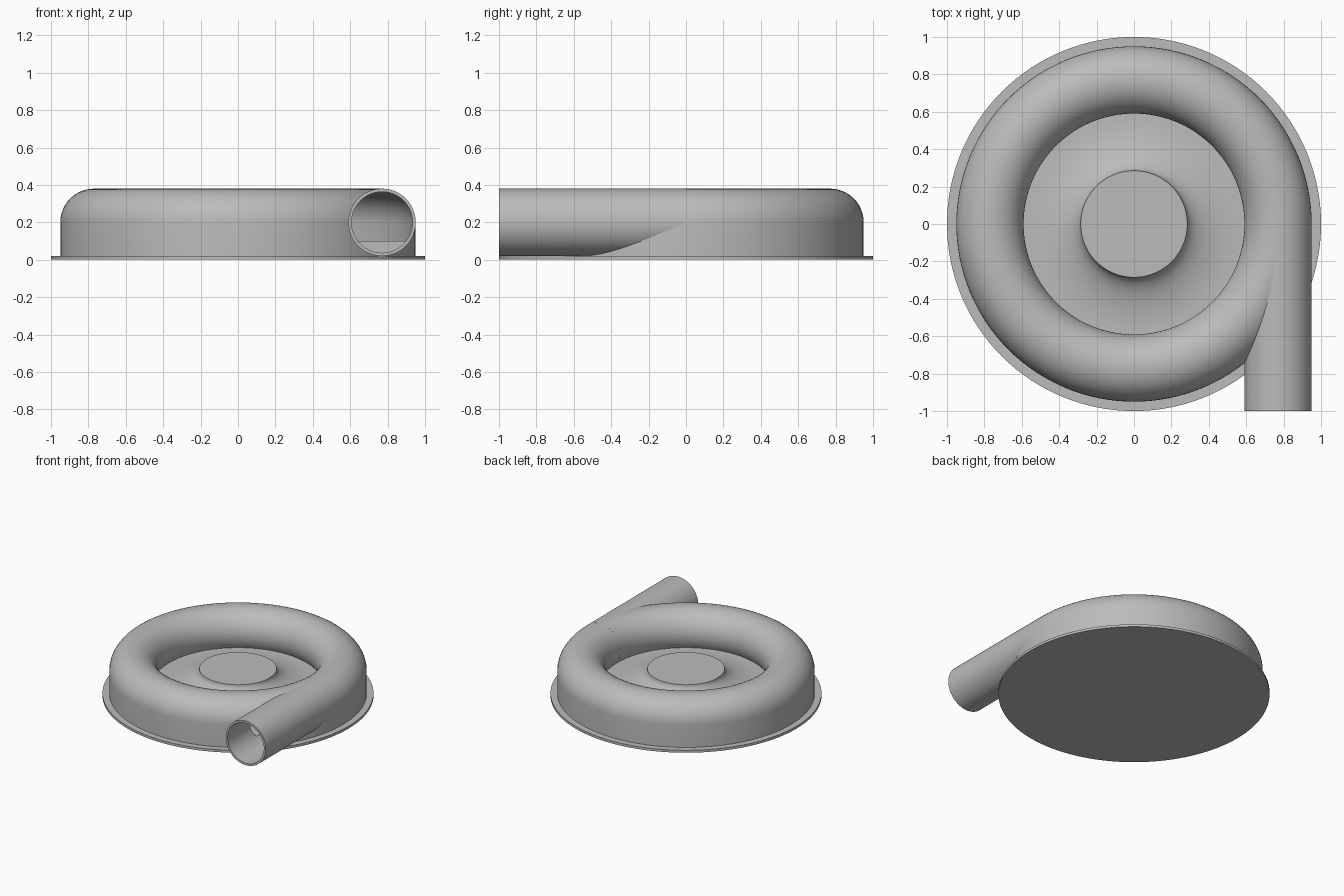
import bpy, bmesh, math

cube = bpy.data.objects.get("Cube")
if cube:
    bpy.data.objects.remove(cube, do_unlink=True)

RING, MID = 0.77, 0.20      # volute centre line radius and height
OUTER, BORE = 0.18, 0.165   # tube outside and inside radius
FLOOR = 0.10
HUB_R, HUB_TOP, DISH_R = 0.285, 0.22, 0.58

metal = bpy.data.materials.new("plain grey")
metal.use_nodes = True
metal.diffuse_color = (0.5, 0.5, 0.5, 1)
metal.node_tree.nodes["Principled BSDF"].inputs["Base Color"].default_value = (0.5, 0.5, 0.5, 1)


def make_object(name, bm):
    bmesh.ops.recalc_face_normals(bm, faces=bm.faces)
    mesh = bpy.data.meshes.new(name)
    bm.to_mesh(mesh)
    bm.free()
    mesh.materials.append(metal)
    obj = bpy.data.objects.new(name, mesh)
    bpy.context.collection.objects.link(obj)
    return obj


def lathe(name, profile, closed=False, steps=128):
    """Spin a radius/height profile around z."""
    bm = bmesh.new()
    verts = [bm.verts.new((r, 0, z)) for r, z in profile]
    pairs = list(zip(verts, verts[1:]))
    if closed:
        pairs.append((verts[-1], verts[0]))
    edges = [bm.edges.new(p) for p in pairs]
    bmesh.ops.spin(bm, geom=verts + edges, cent=(0, 0, 0), axis=(0, 0, 1),
                   angle=math.tau, steps=steps, use_merge=True)
    bmesh.ops.remove_doubles(bm, verts=bm.verts, dist=1e-5)
    return make_object(name, bm)


def rod(name, radius, y0, y1):
    """Solid cylinder along y on the outlet axis."""
    bm = bmesh.new()
    bmesh.ops.create_cone(bm, cap_ends=True, segments=96, radius1=radius,
                          radius2=radius, depth=y1 - y0)
    for v in bm.verts:
        x, y, z = v.co
        v.co = (RING + x, (y0 + y1) / 2 + z, MID + y)
    return make_object(name, bm)


def tube_arc(radius, steps=28):
    """Tube section from the outer side over the top and down to the floor."""
    end = math.pi + math.asin((MID - FLOOR) / radius)
    return [(RING + radius * math.cos(end * i / steps),
             MID + radius * math.sin(end * i / steps)) for i in range(steps + 1)]


def smooth(obj):
    bpy.ops.object.select_all(action='DESELECT')
    obj.select_set(True)
    bpy.context.view_layer.objects.active = obj
    bpy.ops.object.shade_smooth_by_angle(angle=math.radians(30))


def cut(obj, cutters):
    bpy.context.view_layer.objects.active = obj
    for cutter in cutters:
        mod = obj.modifiers.new("cut", 'BOOLEAN')
        mod.operation = 'DIFFERENCE'
        mod.solver = 'EXACT'
        mod.object = cutter
        bpy.ops.object.modifier_apply(modifier=mod.name)


# Base flange
flange = lathe("base_flange", [(0, 0), (1, 0), (1, 0.02), (0, 0.02)])

# Volute casing with its floor and the flared central hub
flare = []
for i in range(17):
    a = math.pi / 2 * i / 16
    flare.append((DISH_R - (DISH_R - HUB_R) * math.sin(a),
                  FLOOR + (HUB_TOP - FLOOR) * (1 - math.cos(a))))
casing = lathe("volute_casing", [(0, 0.01), (0.95, 0.01)] + tube_arc(OUTER)
               + flare + [(0, HUB_TOP)])

# Tangential outlet pipe
pipe = rod("outlet_pipe", OUTER, -1.0, 0.0)

# Hollow the volute and the pipe
cavity = lathe("cavity_cutter", tube_arc(BORE) + [(RING + BORE, FLOOR)], closed=True)
bore = rod("bore_cutter", BORE - 0.002, -1.1, 0.002)
for part in (casing, pipe):
    cut(part, (cavity, bore))
for helper in (cavity, bore):
    bpy.data.objects.remove(helper, do_unlink=True)

for part in (flange, casing, pipe):
    smooth(part)
